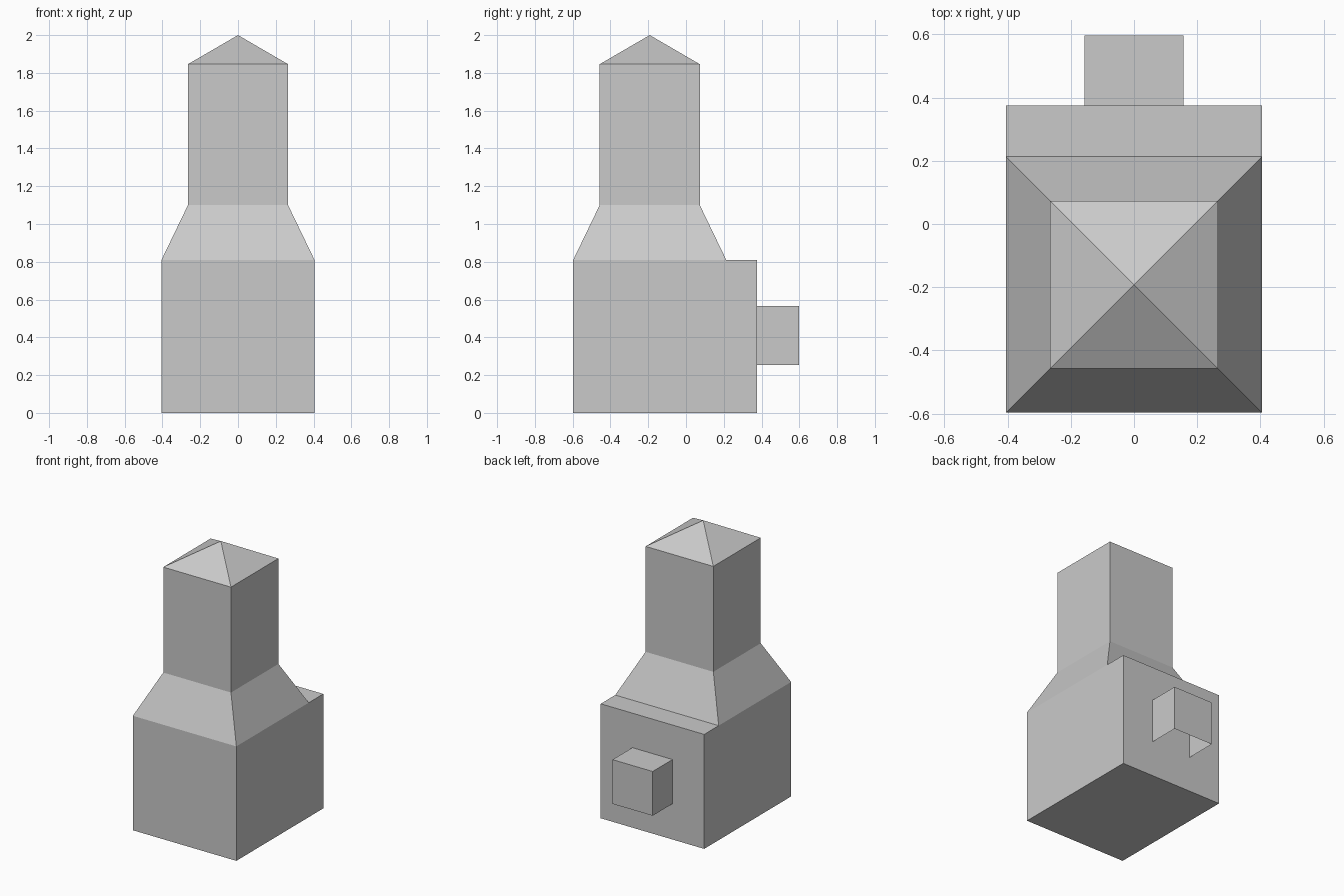
import bpy, bmesh

if "Cube" in bpy.data.objects:
    bpy.data.objects.remove(bpy.data.objects["Cube"])

stone = bpy.data.materials.new("plain grey")
stone.diffuse_color = (0.59, 0.59, 0.59, 1)
stone.use_nodes = True
stone.node_tree.nodes["Principled BSDF"].inputs["Base Color"].default_value = stone.diffuse_color


def finish(name, bm):
    bmesh.ops.recalc_face_normals(bm, faces=bm.faces)
    mesh = bpy.data.meshes.new(name)
    bm.to_mesh(mesh)
    bm.free()
    mesh.materials.append(stone)
    obj = bpy.data.objects.new(name, mesh)
    bpy.context.collection.objects.link(obj)
    return obj


def box(name, half_x, y0, y1, z0, z1, open_sides=()):
    """Box centred on x; open_sides lists (axis, sign) of faces left out."""
    bm = bmesh.new()
    bmesh.ops.create_cube(bm, size=1)
    bm.normal_update()
    gone = [f for f in bm.faces for a, s in open_sides if f.normal[a] * s > 0.9]
    for v in bm.verts:
        v.co = (v.co.x * 2 * half_x,
                (y0 + y1) / 2 + v.co.y * (y1 - y0),
                (z0 + z1) / 2 + v.co.z * (z1 - z0))
    obj_faces = list(set(gone))
    # Normals are made consistent while the box is still closed
    bmesh.ops.recalc_face_normals(bm, faces=bm.faces)
    if obj_faces:
        bmesh.ops.delete(bm, geom=obj_faces, context='FACES')
    return finish(name, bm)


def square_tower(name, cy, rings, tip_z):
    """Square rings (half width, z) joined upward and closed by a point."""
    bm = bmesh.new()
    loops = [[bm.verts.new((sx * h, cy + sy * h, z))
              for sx, sy in ((-1, -1), (1, -1), (1, 1), (-1, 1))]
             for h, z in rings]
    for low, high in zip(loops, loops[1:]):
        for i in range(4):
            j = (i + 1) % 4
            bm.faces.new((low[i], low[j], high[j], high[i]))
    tip = bm.verts.new((0, cy, tip_z))
    for i in range(4):
        bm.faces.new((loops[-1][i], loops[-1][(i + 1) % 4], tip))
    return finish(name, bm)


# Main block
box("base_block", 0.405, -0.597, 0.375, 0, 0.81)

# Sloped shoulder, shaft and pyramid cap
square_tower("chimney_shaft", -0.192,
             [(0.405, 0.81), (0.265, 1.10), (0.265, 1.846)], 2.0)

# Rear outlet, open underneath and against the wall
box("rear_outlet", 0.157, 0.375, 0.597, 0.253, 0.566,
    open_sides=((2, -1), (1, -1)))
